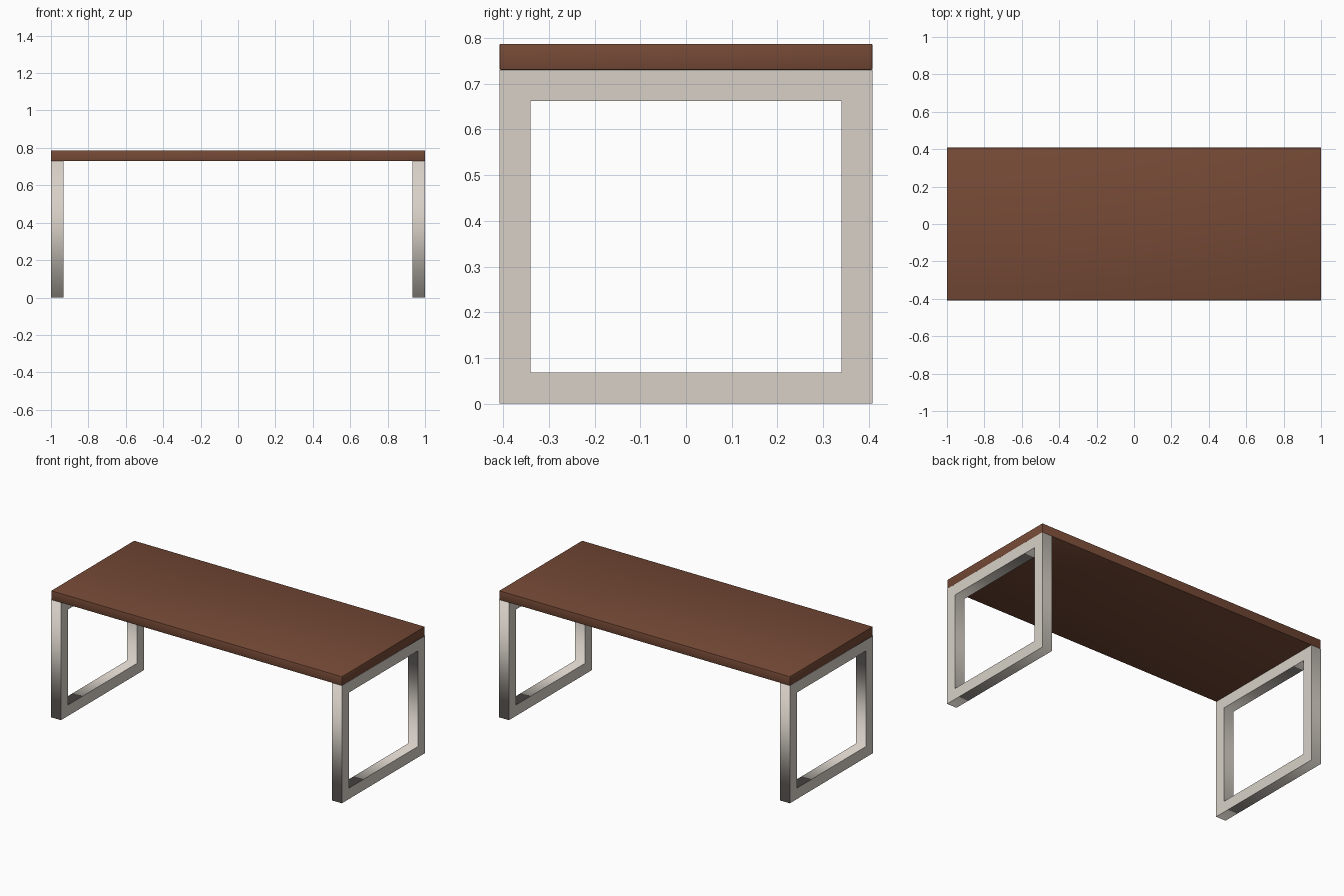
import bpy, bmesh

if "Cube" in bpy.data.objects:
    bpy.data.objects.remove(bpy.data.objects["Cube"])


def material(name, color):
    mat = bpy.data.materials.new(name)
    mat.diffuse_color = color
    mat.use_nodes = True
    mat.node_tree.nodes["Principled BSDF"].inputs["Base Color"].default_value = mat.diffuse_color
    return mat


def add_object(name, bm, mat):
    bmesh.ops.recalc_face_normals(bm, faces=bm.faces)
    mesh = bpy.data.meshes.new(name)
    bm.to_mesh(mesh)
    bm.free()
    mesh.materials.append(mat)
    obj = bpy.data.objects.new(name, mesh)
    bpy.context.collection.objects.link(obj)
    return obj


wood = material("brown_wood", (0.18, 0.068, 0.037, 1))
metal = material("pale_metal", (0.68, 0.63, 0.57, 1))

W, D = 1.0, 0.408          # half length, half depth
LEG_H, TOP_H = 0.73, 0.787
BAR = 0.068                # leg bar thickness

# Table top: slab with finely eased edges
bm = bmesh.new()
bmesh.ops.create_cube(bm, size=1)
for v in bm.verts:
    v.co.x *= 2 * W
    v.co.y *= 2 * D
    v.co.z = (LEG_H + TOP_H) / 2 + v.co.z * (TOP_H - LEG_H)
bmesh.ops.bevel(bm, geom=bm.edges[:], offset=0.003, segments=2,
                profile=0.5, affect='EDGES')
top = add_object("table_top", bm, wood)
bpy.context.view_layer.objects.active = top
top.select_set(True)
bpy.ops.object.shade_smooth_by_angle()
top.select_set(False)


# Leg frame: rectangular ring extruded along x
def leg_frame(name, x0, x1):
    bm = bmesh.new()

    def loop(x, inset):
        y, lo, hi = D - inset, inset, LEG_H - inset
        return [bm.verts.new((x, a, b))
                for a, b in ((-y, lo), (y, lo), (y, hi), (-y, hi))]

    rings = [loop(x0, 0), loop(x1, 0), loop(x1, BAR), loop(x0, BAR)]
    for k in range(4):
        a, b = rings[k], rings[(k + 1) % 4]
        for i in range(4):
            j = (i + 1) % 4
            face = bm.faces.new((a[i], a[j], b[j], b[i]))
            # walls blend around the corners, side faces stay flat
            face.smooth = k % 2 == 0
    return add_object(name, bm, metal)


leg_frame("left_leg_frame", -W, -W + BAR)
leg_frame("right_leg_frame", W - BAR, W)
